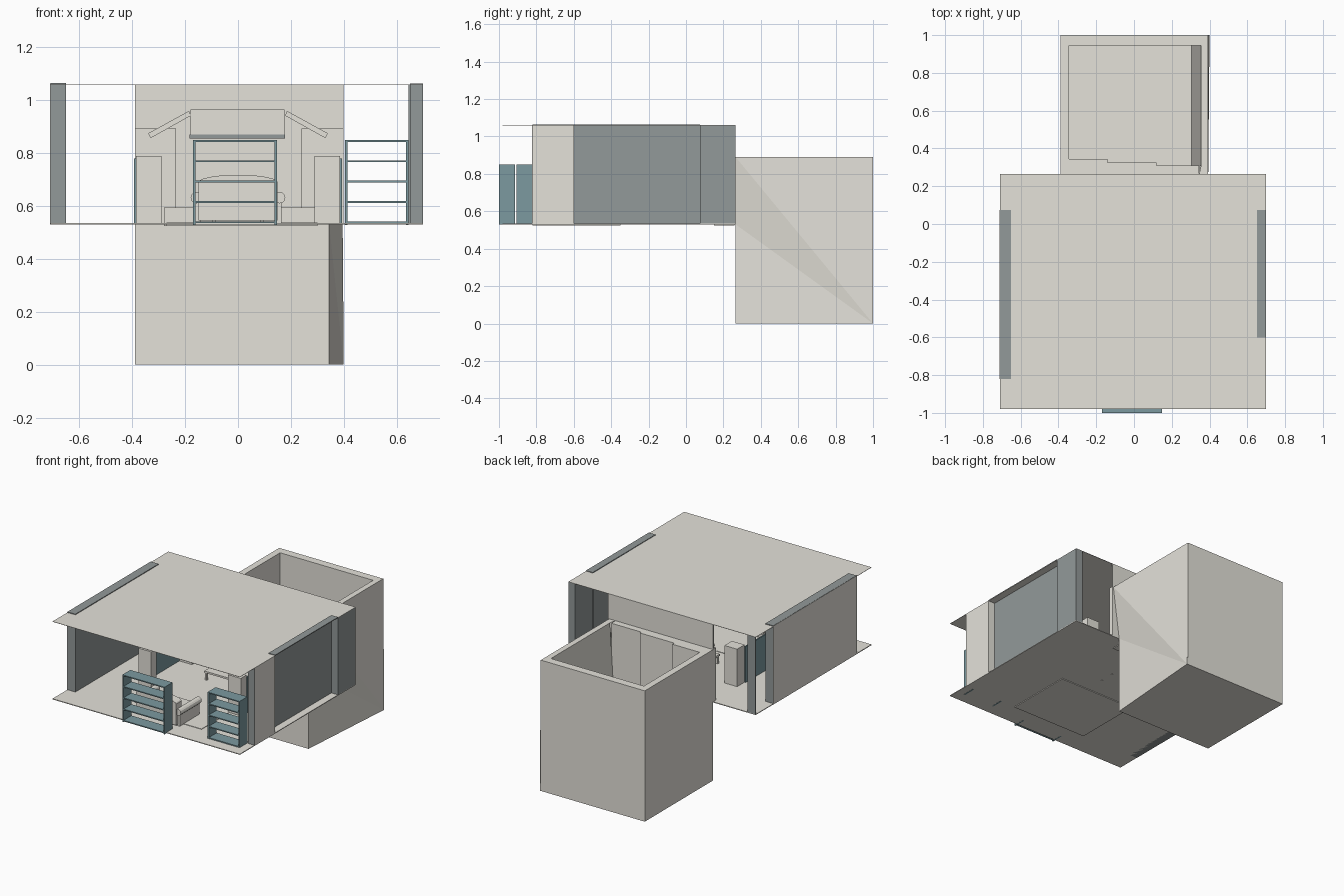
import bpy, bmesh, math

if "Cube" in bpy.data.objects:
    bpy.data.objects.remove(bpy.data.objects["Cube"])

def material(name, col):
    m = bpy.data.materials.new(name)
    m.diffuse_color = (*col, 1)
    m.use_nodes = True
    m.node_tree.nodes["Principled BSDF"].inputs["Base Color"].default_value = m.diffuse_color
    return m

GREY = material("slate_grey", (0.29, 0.32, 0.32))
TEAL = material("teal_paint", (0.20, 0.32, 0.35))
STONE = material("warm_stone", (0.78, 0.76, 0.70))

def mesh(name, verts, faces, mat=STONE):
    me = bpy.data.meshes.new(name)
    me.from_pydata(verts, [], faces)
    ob = bpy.data.objects.new(name, me)
    bpy.context.collection.objects.link(ob)
    me.materials.append(mat)
    bm = bmesh.new()
    bm.from_mesh(me)
    bmesh.ops.recalc_face_normals(bm, faces=bm.faces)
    bm.to_mesh(me)
    bm.free()
    return ob

HEX = [(0, 3, 2, 1), (4, 5, 6, 7), (0, 1, 5, 4), (1, 2, 6, 5), (2, 3, 7, 6), (3, 0, 4, 7)]

def box(name, x, y, z, mat=STONE):
    v = [(a, b, c) for c in z for a, b in ((x[0], y[0]), (x[1], y[0]), (x[1], y[1]), (x[0], y[1]))]
    return mesh(name, v, HEX, mat)

def prism(name, prof, y, mat=STONE):
    # extrude an (x, z) profile along y
    n = len(prof)
    v = [(a, yy, c) for yy in y for a, c in prof]
    f = [tuple(range(n)), tuple(range(2 * n - 1, n - 1, -1))]
    f += [(i, (i + 1) % n, n + (i + 1) % n, n + i) for i in range(n)]
    return mesh(name, v, f, mat)

F, R = 0.535, 1.06   # floor top, roof level

# room slabs and rug
box("room_floor", (-0.71, 0.70), (-0.98, 0.265), (0.53, F))
box("room_roof", (-0.71, 0.70), (-0.98, 0.265), (R - 0.002, R))
box("rug", (-0.27, 0.30), (-0.82, -0.35), (0.525, F + 0.003))

# left side: solid wall with a light outer skin and a thin rear post
box("left_wall", (-0.709, -0.65), (-0.82, 0.075), (0.53, 1.065), GREY)
box("left_wall_skin", (-0.711, -0.709), (-0.82, 0.075), (0.53, 1.064))
box("left_rear_post", (-0.71, -0.65), (0.261, 0.265), (0.53, R), GREY)

# right side: front pier, recessed wall, rear pillar, canopy strip
box("right_front_pier", (0.65, 0.70), (-0.82, -0.60), (F, R))
box("right_pier_face", (0.65, 0.70), (-0.823, -0.82), (F, R), GREY)
box("right_recessed_wall", (0.645, 0.65), (-0.60, 0.075), (F, R), GREY)
box("right_rear_pillar", (0.65, 0.70), (0.075, 0.265), (F, R - 0.002), GREY)
box("right_canopy", (0.65, 0.70), (-0.60, 0.075), (R, 1.064), GREY)

# back wall with flanking panels and low plinth
box("back_wall", (-0.39, 0.40), (0.258, 0.265), (0.53, R))
for n, x in (("left", (-0.39, -0.235)), ("right", (0.24, 0.40))):
    box(n + "_wall_panel", x, (0.235, 0.258), (F, 0.893))
box("wall_plinth", (-0.28, 0.30), (0.15, 0.258), (0.525, 0.595))

# overhead cabinet and sloping boards
box("overhead_cabinet", (-0.18, 0.175), (0.17, 0.258), (0.87, 0.965))
box("overhead_cabinet_base", (-0.183, 0.178), (0.165, 0.258), (0.855, 0.87), GREY)
for s, n in ((-1, "left"), (1, "right")):
    prism(n + "_sloping_board", [(s * 0.185, 0.96), (s * 0.34, 0.875), (s * 0.33, 0.857), (s * 0.178, 0.942)], (0.17, 0.25))

# rear shaft: open-topped box with stepped front wall
x0, y0, y1, T = -0.39, 0.265, 1.0, 0.89
box("shaft_left_wall", (x0, -0.345), (y0, y1), (0, T))
box("shaft_back_wall", (x0, 0.393), (0.945, y1), (0, T))
for i, (a, b, d) in enumerate(((x0, -0.14, 0.345), (-0.14, 0.12, 0.325), (0.12, 0.345, 0.31))):
    box("shaft_front_wall_%d" % i, (a, b), (y0, d), (0, T))
base = [(x0, y0), (0.345, y0), (0.40, y1), (x0, y1)]
mesh("shaft_floor", [(a, b, c) for c in (0, 0.05) for a, b in base], HEX)
# folded right wall, leaning inside
mesh("shaft_right_wall", [
    (0.345, y0, 0), (0.345, y0, 0.53), (0.393, y0, T), (0.393, y1, T), (0.40, y1, 0),
    (0.355, 0.31, T), (0.355, 0.945, T), (0.305, 0.31, 0.05), (0.305, 0.945, 0.05),
    (0.345, y0, T)],
    [(0, 1, 4), (1, 2, 4), (2, 3, 4), (5, 6, 8, 7), (2, 5, 6, 3), (1, 9, 2), (2, 9, 5)])

# open bookcases
def bookcase(name, x, y):
    z0, z1, t = F, 0.85, 0.009
    for i, a in enumerate((x[0], x[1] - t)):
        box("%s_side_%d" % (name, i), (a, a + t), y, (z0 - 0.006, z1), TEAL)
    for i in range(5):
        z = z0 + i * (z1 - z0 - 0.007) / 4
        box("%s_shelf_%d" % (name, i), (x[0] + t, x[1] - t), y, (z, z + 0.007), TEAL)

bookcase("centre_bookcase", (-0.17, 0.148), (-1.0, -0.915))
bookcase("right_bookcase", (0.405, 0.645), (-0.905, -0.82))

# side towers joined by thin teal panels
for s, n in ((-1, "left"), (1, "right")):
    for k, y in (("front", (-0.52, -0.46)), ("rear", (-0.08, 0.0))):
        box("%s_%s_tower" % (n, k), sorted((s * 0.385, s * 0.29)), y, (F, 0.79))
    box(n + "_side_panel", sorted((s * 0.385, s * 0.393)), (-0.46, -0.08), (F, 0.78), TEAL)

# sofa facing into the room: arched back, seat, rolled arms
arch = [(-0.15, F + 0.01), (0.15, F + 0.01)]
arch += [(0.15 * math.cos(math.pi * i / 12), 0.69 + 0.028 * math.sin(math.pi * i / 12)) for i in range(13)]
prism("sofa_back", arch, (-0.88, -0.82))
box("sofa_base", (-0.14, 0.14), (-0.82, -0.65), (F + 0.01, 0.575))
for i in (0, 1):
    box("sofa_cushion_%d" % i, (-0.135 + i * 0.137, -0.002 + i * 0.137), (-0.82, -0.64), (0.575, 0.605))
for s, n in ((-1, "left"), (1, "right")):
    box(n + "_sofa_arm", sorted((s * 0.14, s * 0.165)), (-0.86, -0.65), (F, 0.63))
    roll = [(s * 0.157 + 0.022 * math.cos(math.tau * i / 12), 0.632 + 0.022 * math.sin(math.tau * i / 12)) for i in range(12)]
    prism(n + "_sofa_arm_roll", roll, (-0.87, -0.645))

# low table
box("low_table_top", (-0.10, 0.10), (-0.22, -0.10), (0.585, 0.597))
for i, (a, b) in enumerate(((-0.09, -0.21), (0.09, -0.21), (-0.09, -0.11), (0.09, -0.11))):
    box("low_table_leg_%d" % i, (a - 0.006, a + 0.006), (b - 0.006, b + 0.006), (0.528, 0.585))
